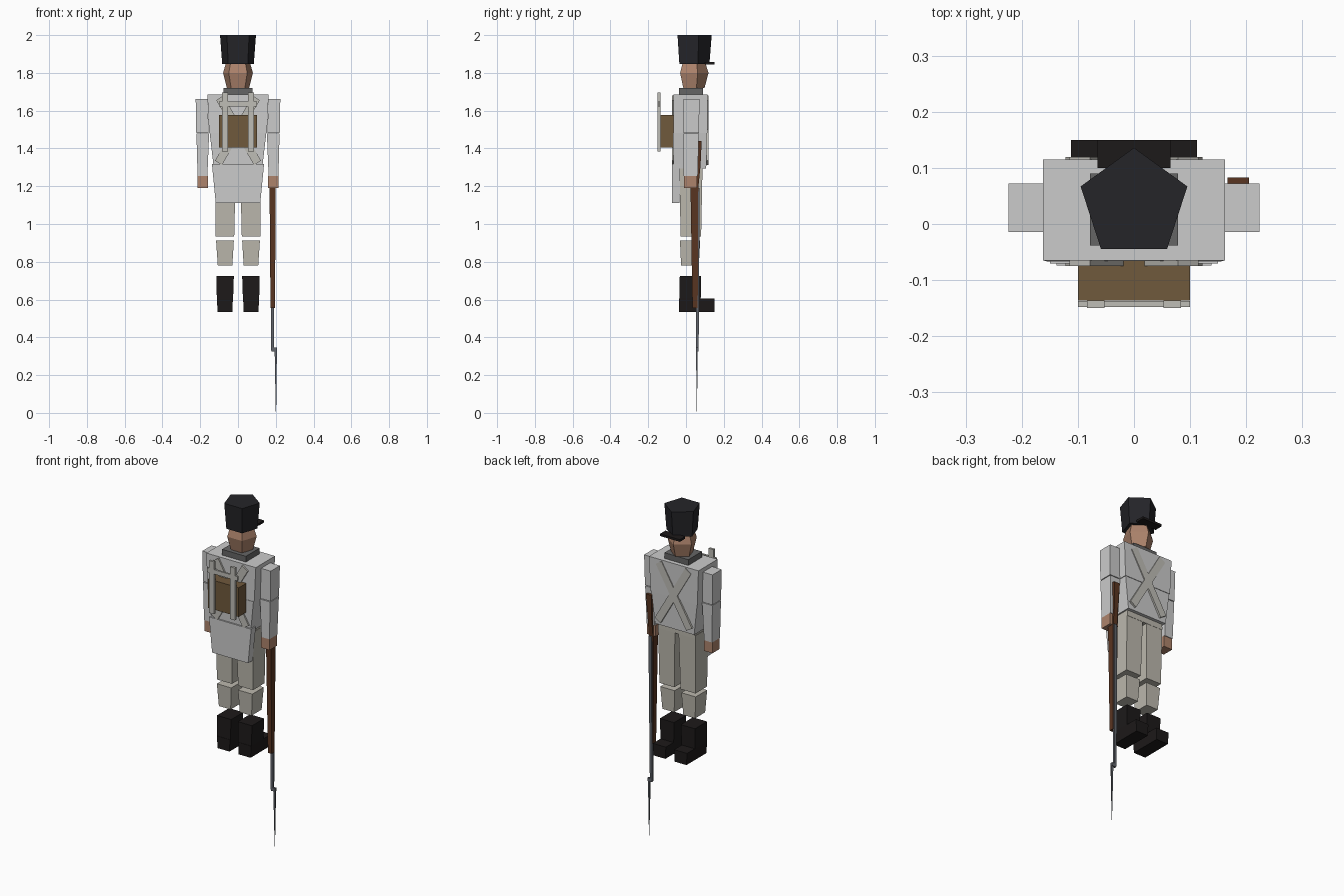
import bpy, bmesh, math

def material(name, rgb):
    m = bpy.data.materials.new(name)
    m.diffuse_color = (*rgb, 1)
    return m

BLACK = material("black_leather", (0.012, 0.010, 0.010))
FELT = material("dark_felt", (0.018, 0.018, 0.022))
SKIN = material("skin", (0.42, 0.23, 0.15))
CLOTH = material("trouser_cloth", (0.50, 0.48, 0.42))
STRAP = material("strap", (0.52, 0.51, 0.47))
COLLAR = material("collar_grey", (0.13, 0.13, 0.13))
PACK = material("pack_brown", (0.16, 0.10, 0.045))
WOOD = material("wood", (0.10, 0.035, 0.015))
STEEL = material("steel", (0.12, 0.13, 0.15))


def loft(name, rings, mat=None):
    """Closed solid through rings of matching point count, bottom to top."""
    bm = bmesh.new()
    loops = [[bm.verts.new(p) for p in r] for r in rings]
    n = len(loops[0])
    for a, b in zip(loops, loops[1:]):
        for i in range(n):
            j = (i + 1) % n
            bm.faces.new((a[i], a[j], b[j], b[i]))
    bm.faces.new(loops[0][::-1])
    bm.faces.new(loops[-1])
    bmesh.ops.recalc_face_normals(bm, faces=bm.faces)
    me = bpy.data.meshes.new(name)
    bm.to_mesh(me)
    bm.free()
    ob = bpy.data.objects.new(name, me)
    bpy.context.collection.objects.link(ob)
    if mat:
        me.materials.append(mat)
    return ob


def rect(z, x0, x1, y0, y1):
    return [(x0, y0, z), (x1, y0, z), (x1, y1, z), (x0, y1, z)]


def block(name, z0, z1, bottom, top=None, mat=None):
    """Tapered box; bottom and top are (x0, x1, y0, y1)."""
    return loft(name, [rect(z0, *bottom), rect(z1, *(top or bottom))], mat)


def pair(name, z0, z1, bottom, top=None, mat=None):
    """Block on the right side and its mirror on the left."""
    flip = lambda r: (-r[1], -r[0], r[2], r[3])
    top = top or bottom
    block("right_" + name, z0, z1, bottom, top, mat)
    block("left_" + name, z0, z1, flip(bottom), flip(top), mat)


def pentagon(z, r, cy=0.036):
    return [(r * math.cos(math.radians(90 + 72 * i)),
             cy + r * math.sin(math.radians(90 + 72 * i)), z) for i in range(5)]


# Hat, visor and head
loft("hat", [pentagon(1.848, 0.088), pentagon(2.0, 0.1)], FELT)
block("hat_visor", 1.845, 1.858, (-0.065, 0.065, 0.10, 0.15), mat=BLACK)
loft("head", [pentagon(1.72, 0.062), pentagon(1.735, 0.066),
              pentagon(1.80, 0.083), pentagon(1.855, 0.066)], SKIN)
block("collar", 1.67, 1.72, (-0.078, 0.078, -0.038, 0.09), mat=COLLAR)

# Coat
block("chest", 1.482, 1.686, (-0.153, 0.153, -0.067, 0.113),
      (-0.162, 0.162, -0.065, 0.115))
block("waist", 1.295, 1.482, (-0.128, 0.128, -0.065, 0.107),
      (-0.15, 0.15, -0.07, 0.11))
block("coat_tail", 1.112, 1.318, (-0.118, 0.118, -0.074, -0.034),
      (-0.138, 0.138, -0.074, -0.03))
block("hips", 1.262, 1.30, (-0.12, 0.12, -0.035, 0.088), mat=CLOTH)

# Arms and hands
pair("upper_arm", 1.482, 1.662, (0.155, 0.221, -0.012, 0.068),
     (0.161, 0.224, -0.014, 0.072))
pair("forearm", 1.255, 1.478, (0.162, 0.214, -0.012, 0.062),
     (0.153, 0.22, -0.013, 0.068))
pair("hand", 1.19, 1.255, (0.158, 0.214, -0.01, 0.058), mat=SKIN)

# Legs and boots
pair("thigh", 0.935, 1.28, (0.02, 0.118, -0.028, 0.08),
     (0.012, 0.122, -0.036, 0.087), CLOTH)
pair("shin", 0.78, 0.912, (0.03, 0.107, -0.026, 0.068),
     (0.022, 0.116, -0.032, 0.075), CLOTH)
pair("boot_shaft", 0.605, 0.725, (0.026, 0.112, -0.035, 0.078),
     (0.022, 0.115, -0.033, 0.08), BLACK)
pair("boot_foot", 0.535, 0.605, (0.03, 0.108, -0.037, 0.15),
     (0.027, 0.112, -0.037, 0.15), BLACK)

# Crossed belts on the chest and the back
for side, y0, y1 in (("front", 0.09, 0.119), ("back", -0.075, -0.05)):
    for label, s in (("a", 1), ("b", -1)):
        low = [(-s * 0.122, 1.335), (-s * 0.085, 1.312)]
        high = [(s * 0.078, 1.68), (s * 0.115, 1.655)]
        ring = lambda pts: [(pts[0][0], y0, pts[0][1]), (pts[1][0], y0, pts[1][1]),
                            (pts[1][0], y1, pts[1][1]), (pts[0][0], y1, pts[0][1])]
        loft(f"{side}_cross_belt_{label}", [ring(low), ring(high)], STRAP)

# Backpack with its strap frame
block("backpack", 1.405, 1.577, (-0.1, 0.1, -0.136, -0.065), mat=PACK)
pair("pack_strap", 1.385, 1.695, (0.053, 0.084, -0.15, -0.136), mat=STRAP)
block("pack_cross_strap", 1.622, 1.648, (-0.1, 0.1, -0.148, -0.137), mat=STRAP)

# Musket held muzzle down in the right hand
loft("musket_butt", [rect(1.10, 0.169, 0.197, 0.028, 0.062),
                     rect(1.20, 0.171, 0.198, 0.035, 0.066),
                     rect(1.31, 0.172, 0.198, 0.05, 0.077),
                     rect(1.44, 0.167, 0.205, 0.05, 0.083)], WOOD)
block("musket_stock", 0.555, 1.19, (0.172, 0.196, 0.034, 0.062),
      (0.167, 0.199, 0.024, 0.064), WOOD)
block("musket_barrel", 0.33, 1.19, (0.176, 0.19, 0.054, 0.067),
      (0.176, 0.196, 0.054, 0.072), STEEL)
block("bayonet_socket", 0.325, 0.345, (0.178, 0.206, 0.053, 0.066), mat=STEEL)
block("bayonet", 0.0, 0.33, (0.2, 0.202, 0.057, 0.058),
      (0.194, 0.206, 0.053, 0.062), STEEL)
